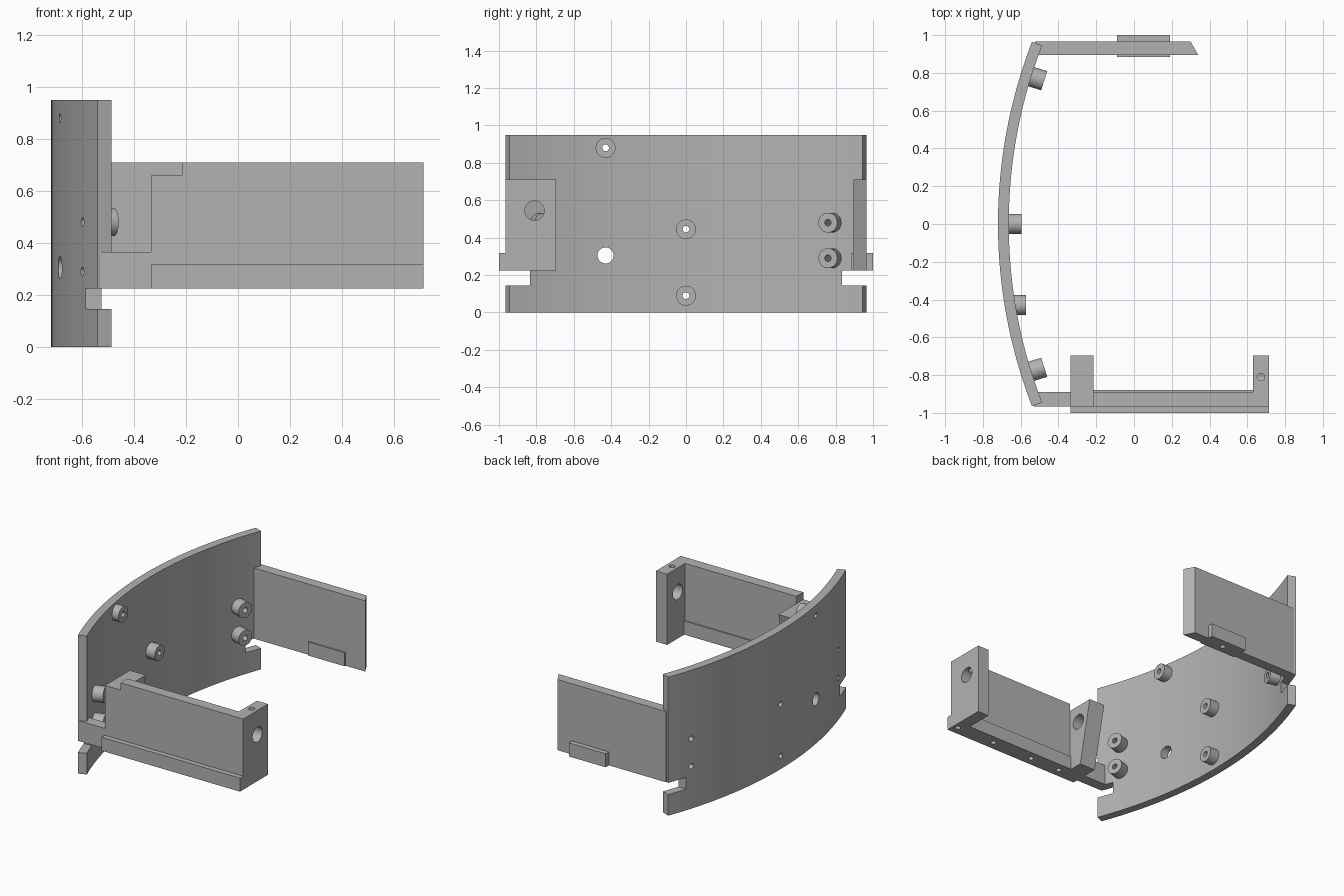
import bpy, bmesh, math
from mathutils import Vector

cube = bpy.data.objects.get("Cube")
if cube:
    bpy.data.objects.remove(cube, do_unlink=True)

grey = bpy.data.materials.new("light grey")
grey.use_nodes = True
grey.diffuse_color = (0.45, 0.45, 0.45, 1)
grey.node_tree.nodes["Principled BSDF"].inputs["Base Color"].default_value = (0.45, 0.45, 0.45, 1)


def finish(name, bm):
    bmesh.ops.recalc_face_normals(bm, faces=bm.faces)
    mesh = bpy.data.meshes.new(name)
    bm.to_mesh(mesh)
    bm.free()
    obj = bpy.data.objects.new(name, mesh)
    bpy.context.collection.objects.link(obj)
    mesh.materials.append(grey)
    return obj


def prism(name, outline, axis, lo, hi):
    """Extrude a flat outline along the named axis from lo to hi."""
    place = {"x": lambda a, b, t: (t, a, b),
             "y": lambda a, b, t: (a, t, b),
             "z": lambda a, b, t: (a, b, t)}[axis]
    bm = bmesh.new()
    face = bm.faces.new([bm.verts.new(place(a, b, lo)) for a, b in outline])
    new = bmesh.ops.extrude_face_region(bm, geom=[face])["geom"]
    shift = Vector(place(0, 0, hi - lo))
    bmesh.ops.translate(bm, vec=shift, verts=[v for v in new if isinstance(v, bmesh.types.BMVert)])
    return finish(name, bm)


def box(name, x, y, z):
    return prism(name, [(x[0], y[0]), (x[1], y[0]), (x[1], y[1]), (x[0], y[1])], "z", *z)


def rod(name, start, end, radius, sides=32):
    start, end = Vector(start), Vector(end)
    bm = bmesh.new()
    bmesh.ops.create_cone(bm, cap_ends=True, segments=sides, radius1=radius,
                          radius2=radius, depth=(end - start).length)
    bm.transform((end - start).to_track_quat("Z", "Y").to_matrix().to_4x4())
    bmesh.ops.translate(bm, vec=(start + end) / 2, verts=bm.verts)
    return finish(name, bm)


def cut(targets, cutter):
    """Subtract the cutter from every target, then discard it."""
    cutter.hide_render = True
    for obj in targets:
        mod = obj.modifiers.new("cut", "BOOLEAN")
        mod.operation, mod.solver, mod.object = "DIFFERENCE", "EXACT", cutter
        bpy.context.view_layer.objects.active = obj
        bpy.ops.object.modifier_apply(modifier=mod.name)
    bpy.data.objects.remove(cutter, do_unlink=True)


# Curved back plate
CX, OUTER, INNER, HALF = 1.957, 2.677, 2.62, math.asin(0.965 / 2.677)
STEPS = 40
angles = [HALF * (2 * i / STEPS - 1) for i in range(STEPS + 1)]


def arc(radius, a):
    return CX - radius * math.cos(a), radius * math.sin(a)


outline = [arc(OUTER, a) for a in angles] + [arc(INNER, a) for a in reversed(angles)]
plate = prism("curved_plate", outline, "z", 0, 0.95)
for side in (-1, 1):
    cut([plate], box("notch", (-0.8, -0.3), sorted((side * 0.835, side * 1.1)), (0.145, 0.225)))
cut([plate], rod("plate_hole", (-0.9, -0.43, 0.305), (-0.4, -0.43, 0.305), 0.043))

# Hollow mounting bosses: outer pairs point to the arc centre, others straight
parts = [plate]


def add_boss(name, base, direction, length, z):
    base, d = Vector((*base, z)), Vector((*direction, 0))
    boss = rod(name, base - d * 0.02, base + d * length, 0.053)
    cut([plate, boss], rod("drill", base - d * 0.2, base + d * 0.2, 0.018, 20))
    parts.append(boss)


tilt = math.asin(0.78 / INNER)
for label, side in (("left", 1), ("right", -1)):
    for z in (0.29, 0.48):
        add_boss("boss_" + label, arc(INNER, side * tilt),
                 (math.cos(tilt), -side * math.sin(tilt)), 0.072, z)
for y, z in ((-0.43, 0.88), (0, 0.445), (0, 0.09)):
    add_boss("boss_inner", arc(INNER, math.asin(y / INNER)), (1, 0),
             0.068 if y == 0 else 0.057, z)

# Back wall with slanted end and small tab
BASE, TOP, LEDGE = 0.225, 0.71, 0.318
back_wall = prism("back_wall", [(-0.525, 0.895), (0.34, 0.895), (0.30, 0.965), (-0.525, 0.965)],
                  "z", BASE, TOP)
back_tab = box("back_tab", (-0.09, 0.19), (0.885, 1.0), (BASE, LEDGE))
cut([back_wall, back_tab], rod("drill", (0.05, 0.94, 0.1), (0.05, 0.94, 0.3), 0.018, 20))

# Front wall with stepped end, and the ledge along its foot
front_wall = prism("front_wall", [(-0.53, BASE), (0.715, BASE), (0.715, TOP), (-0.215, TOP),
                                  (-0.215, 0.66), (-0.335, 0.66), (-0.335, 0.365), (-0.53, 0.365)],
                   "y", -0.965, -0.89)
front_ledge = box("front_ledge", (-0.335, 0.715), (-1.0, -0.88), (BASE, LEDGE))

# End blocks with a shared bore
end_block = box("end_block", (0.63, 0.715), (-0.965, -0.695), (BASE, TOP))
inner_block = prism("inner_block", [(-0.965, BASE), (-0.79, BASE), (-0.695, 0.66), (-0.965, 0.66)],
                    "x", -0.335, -0.215)
cut([end_block, inner_block], rod("bore", (-0.4, -0.81, 0.545), (0.8, -0.81, 0.545), 0.052))
cut([end_block], rod("set_screw_hole", (0.672, -0.81, 0.55), (0.672, -0.81, 0.8), 0.02, 20))

# Screw holes under the ledge
front = [front_wall, front_ledge, end_block, inner_block]
for x in (0.68, 0.385, 0.07, -0.16):
    cut(front, rod("drill", (x, -0.94, 0.1), (x, -0.94, 0.3), 0.018, 20))

# Smooth round surfaces, keep edges sharp
bpy.ops.object.select_all(action="DESELECT")
for obj in parts + front + [back_wall, back_tab]:
    obj.select_set(True)
    bpy.context.view_layer.objects.active = obj
bpy.ops.object.shade_smooth_by_angle(angle=math.radians(30))
